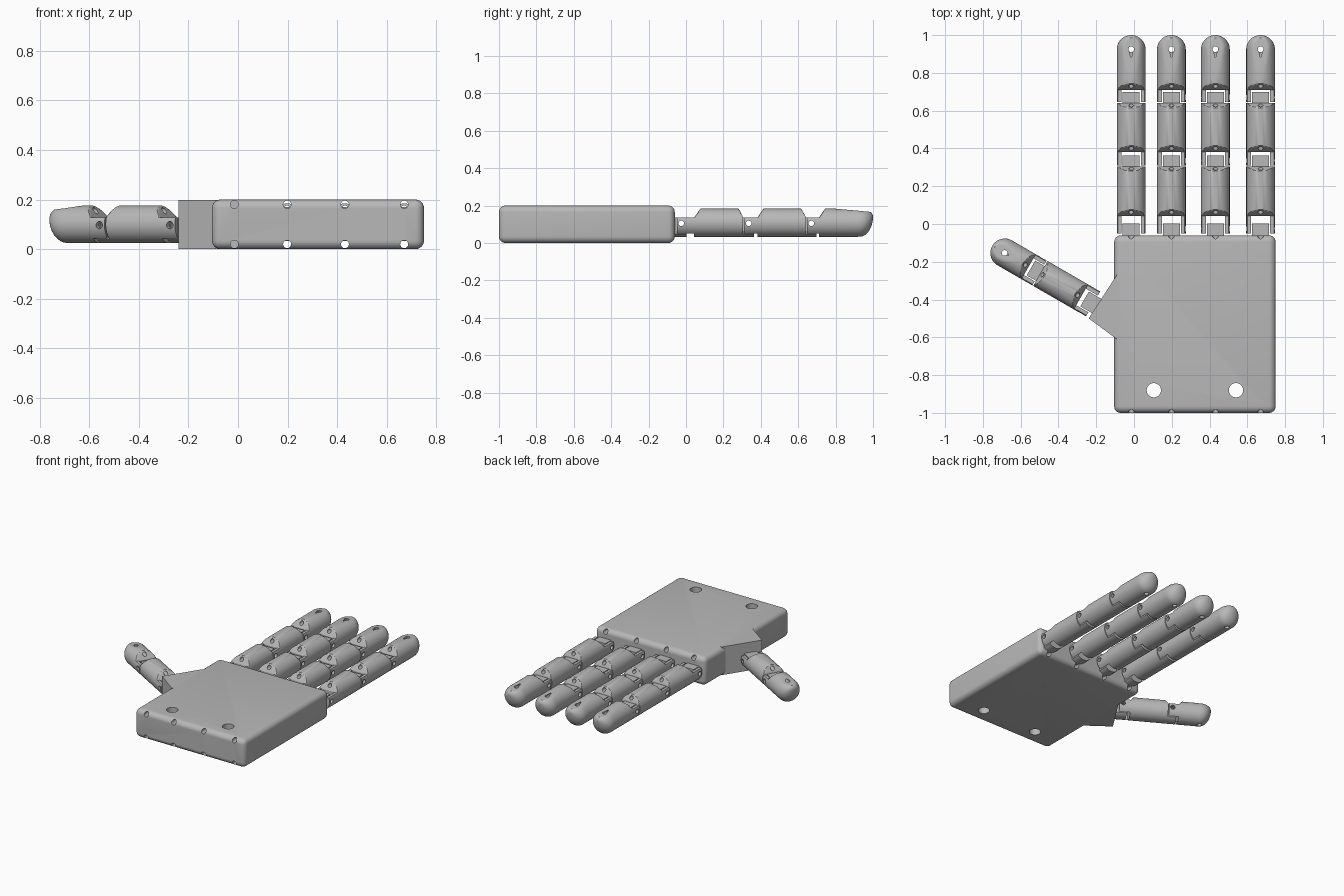
import bpy, bmesh, math
from mathutils import Matrix, Vector

cube = bpy.data.objects.get("Cube")
if cube:
    bpy.data.objects.remove(cube, do_unlink=True)

grey = bpy.data.materials.new("plain grey")
grey.use_nodes = True
GREY = (0.48, 0.48, 0.48, 1)
grey.diffuse_color = GREY
grey.node_tree.nodes["Principled BSDF"].inputs["Base Color"].default_value = GREY

R, MID = 0.076, 0.108        # finger radius and axis height
LOW, HIGH = 0.135, 0.186     # clipped heights at a joint and along a segment
SIDES = 48
parts = []


def make(name, bm):
    bmesh.ops.remove_doubles(bm, verts=bm.verts, dist=1e-5)
    bmesh.ops.recalc_face_normals(bm, faces=bm.faces)
    mesh = bpy.data.meshes.new(name)
    bm.to_mesh(mesh)
    bm.free()
    mesh.materials.append(grey)
    obj = bpy.data.objects.new(name, mesh)
    bpy.context.collection.objects.link(obj)
    return obj


def clamp(v, lo, hi):
    return max(lo, min(hi, v))


def loft(name, stations, left=-1, right=1):
    """Round bar along y; stations are (y, top height, scale), trimmed in x."""
    bm = bmesh.new()
    rings = []
    for y, top, scale in stations:
        r, centre = R * scale, MID + R * (1 - scale) * 0.45
        ring = []
        for i in range(SIDES):
            a = math.tau * i / SIDES
            x = clamp(r * math.cos(a), left, right)
            h = math.sqrt(max(r * r - x * x, 0))
            z = min(centre + clamp(r * math.sin(a), -h, h), top)
            ring.append(bm.verts.new((x, y, z)))
        rings.append(ring)
    for a, b in zip(rings, rings[1:]):
        for i in range(SIDES):
            j = (i + 1) % SIDES
            bm.faces.new((a[i], a[j], b[j], b[i]))
    bm.faces.new(rings[0])
    bm.faces.new(rings[-1])
    return make(name, bm)


def ramp(y0, z0, y1, z1, steps=6):
    return [(y0 + (y1 - y0) * i / steps, z0 + (z1 - z0) * i / steps, 1)
            for i in range(steps + 1)]


def rod(start, end, radius):
    """Helper cylinder used to drill a hole."""
    start, end = Vector(start), Vector(end)
    axis = end - start
    matrix = (Matrix.Translation((start + end) / 2)
              @ axis.to_track_quat("Z", "Y").to_matrix().to_4x4())
    bm = bmesh.new()
    bmesh.ops.create_cone(bm, cap_ends=True, segments=20, radius1=radius,
                          radius2=radius, depth=axis.length, matrix=matrix)
    obj = make("drill", bm)
    obj.hide_render = True
    return obj


def drill(obj, rods):
    """Cut the rods, bake the result, and remove the rods."""
    for r in rods:
        mod = obj.modifiers.new("hole", "BOOLEAN")
        mod.operation, mod.solver, mod.object = "DIFFERENCE", "EXACT", r
    bake(obj)
    for r in rods:
        bpy.data.objects.remove(r, do_unlink=True)


def bake(obj):
    graph = bpy.context.evaluated_depsgraph_get()
    mesh = bpy.data.meshes.new_from_object(obj.evaluated_get(graph))
    obj.modifiers.clear()
    obj.data = mesh


def pin_hole(pin):
    return rod((-0.1, pin, MID - 0.003), (0.1, pin, MID - 0.003), 0.015)


def tongue(start, pin):
    obj = loft("hinge_tongue", ramp(start, LOW, pin + 0.028, LOW, 1), -0.045, 0.045)
    drill(obj, [pin_hole(pin)])
    return obj


def build_finger(pins, reaches, root):
    """Hinged finger along +y ending at y = 1."""
    objs = [tongue(root, pins[0])]
    for k, (pin, reach) in enumerate(zip(pins, reaches)):
        start = pin + reach
        # forked hinge arms
        for lo, hi in ((-1, -0.051), (0.051, 1)):
            arm = loft("hinge_arm", ramp(pin - 0.024, LOW, start + 0.002, LOW, 1), lo, hi)
            drill(arm, [pin_hole(pin)])
            objs.append(arm)
        profile = ramp(start, LOW, start + 0.035, HIGH)
        tendon = 0.163
        if k < len(pins) - 1:
            # middle segment
            nxt = pins[k + 1]
            profile += ramp(nxt - 0.055, HIGH, nxt - 0.03, 0.14)
            body = loft("finger_segment", profile)
            drill(body, [rod((0, start - 0.05, tendon), (0, nxt, tendon), 0.013)])
            objs.append(tongue(nxt - 0.04, nxt))
        else:
            # rounded fingertip with sloping flat top
            bend = start + 0.06
            profile += ramp(bend, HIGH, 0.925, 0.172)
            for i in range(1, 11):
                t = math.sin(math.pi / 2 * i / 10)
                scale = max(math.sqrt(max(1 - t * t, 0)), 0.02)
                profile.append((0.925 + 0.075 * t, 0.172 - 0.007 * t, scale))
            body = loft("fingertip", profile)
            drill(body, [rod((0, start - 0.05, tendon), (0, 0.935, tendon), 0.013),
                         rod((0, 0.925, -0.1), (0, 0.925, 0.3), 0.015)])
        objs.append(body)
    return objs


# palm: rounded slab with tendon tunnels and two mounting holes
finger_x = (-0.015, 0.198, 0.431, 0.67)
bm = bmesh.new()
bmesh.ops.create_cube(bm, size=1, matrix=Matrix.Translation((0.3225, -0.53, 0.1))
                      @ Matrix.Diagonal((0.855, 0.94, 0.2, 1)))
palm = make("palm", bm)
bevel = palm.modifiers.new("round", "BEVEL")
bevel.width, bevel.segments = 0.035, 6
bake(palm)
holes = [rod((x, -0.88, -0.1), (x, -0.88, 0.3), 0.038) for x in (0.105, 0.54)]
holes += [rod((x, -1.1, z), (x, 0.1, z), 0.016) for x in finger_x for z in (0.02, 0.18)]
drill(palm, holes)
parts.append(palm)

# angled thumb mount
bm = bmesh.new()
outline = ((-0.24, -0.5), (-0.09, -0.268), (0, -0.268), (0, -0.61), (-0.09, -0.61))
face = bm.faces.new([bm.verts.new((x, y, 0.001)) for x, y in outline])
up = bmesh.ops.extrude_face_region(bm, geom=[face])["geom"]
bmesh.ops.translate(bm, vec=(0, 0, 0.198),
                    verts=[v for v in up if isinstance(v, bmesh.types.BMVert)])
parts.append(make("thumb_mount", bm))

# four fingers sharing the same meshes
first = build_finger((-0.025, 0.335, 0.67), (0.068, 0.046, 0.04), -0.08)
for n, x in enumerate(finger_x):
    for obj in first:
        piece = obj if n == 0 else obj.copy()
        if n:
            bpy.context.collection.objects.link(piece)
        piece.location.x = x
        parts.append(piece)

# two-jointed thumb, swung out to the side
for obj in build_finger((0.408, 0.736), (0.05, 0.042), 0.34):
    obj.name = "thumb_" + obj.name
    obj.rotation_euler.z = math.radians(60)
    obj.location = (0.116, -0.615, -0.008)
    parts.append(obj)

bpy.ops.object.select_all(action="DESELECT")
for obj in parts:
    obj.select_set(True)
bpy.context.view_layer.objects.active = palm
bpy.ops.object.shade_smooth_by_angle(angle=math.radians(30))
